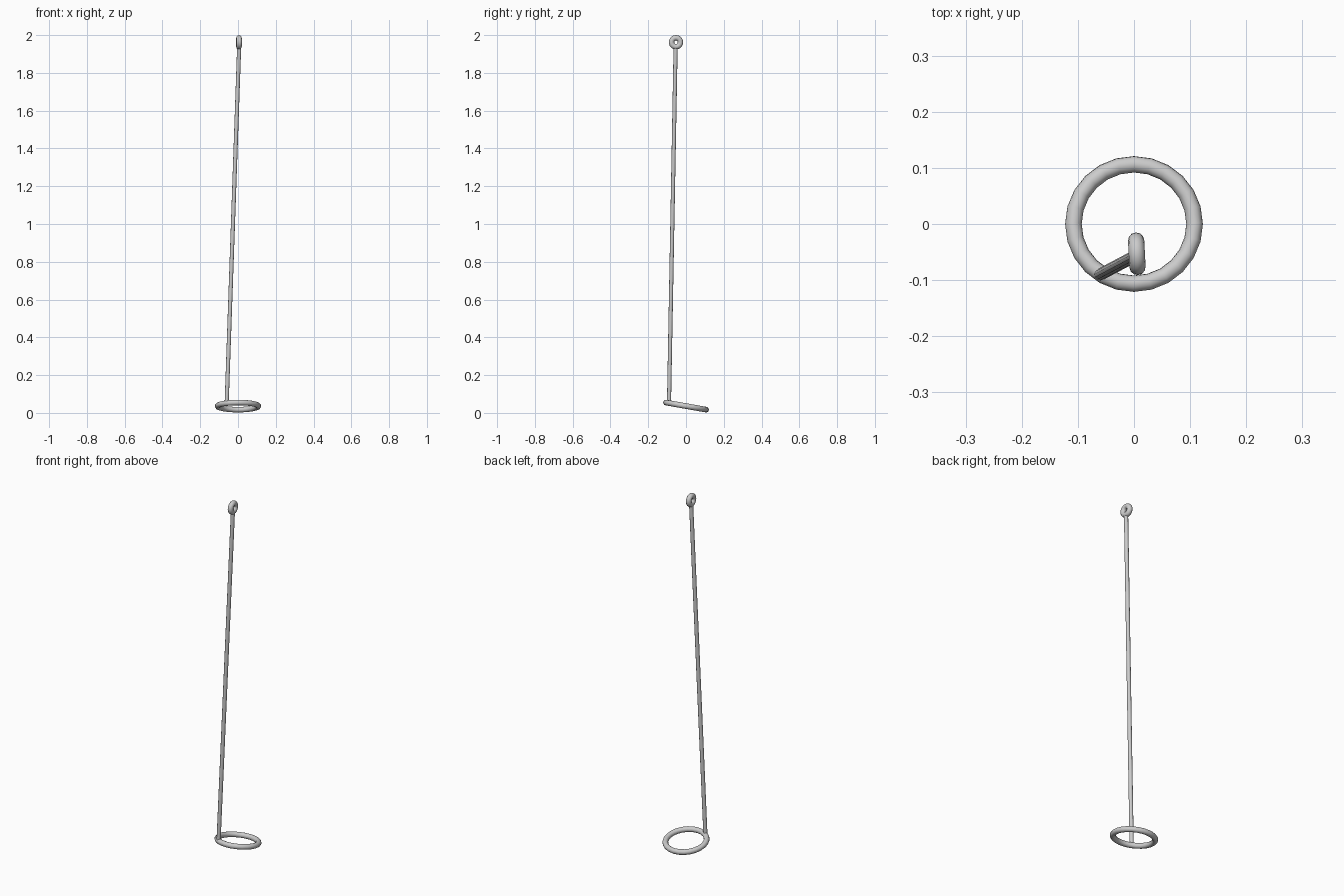
import bpy
from math import radians
from mathutils import Vector

if "Cube" in bpy.data.objects:
    bpy.data.objects.remove(bpy.data.objects["Cube"])


def finish(name):
    obj = bpy.context.object
    obj.name = name
    bpy.ops.object.shade_smooth_by_angle(angle=radians(40))
    return obj


def ring(name, loc, rot, major, minor, segments):
    bpy.ops.mesh.primitive_torus_add(
        location=loc, rotation=[radians(a) for a in rot],
        major_radius=major, minor_radius=minor,
        major_segments=segments, minor_segments=12)
    return finish(name)


def rod(name, start, end, radius, sides):
    a, b = Vector(start), Vector(end)
    bpy.ops.mesh.primitive_cylinder_add(
        vertices=sides, radius=radius, depth=(b - a).length, location=(a + b) / 2,
        rotation=(b - a).to_track_quat('Z', 'Y').to_euler())
    return finish(name)


# Tilted hoop at the bottom
ring("bottom_hoop", (0, 0, 0.036), (-10, 0, 0), 0.108, 0.0148, 24)

# Small upright eye at the top, turned slightly from the side plane
ring("top_eye", (0.005, -0.053, 1.962), (0, 90, 3), 0.0235, 0.0145, 24)

# Long leaning shaft joining the two rings
rod("shaft", (-0.06, -0.09, 0.05), (0.006, -0.055, 1.935), 0.0108, 12)
